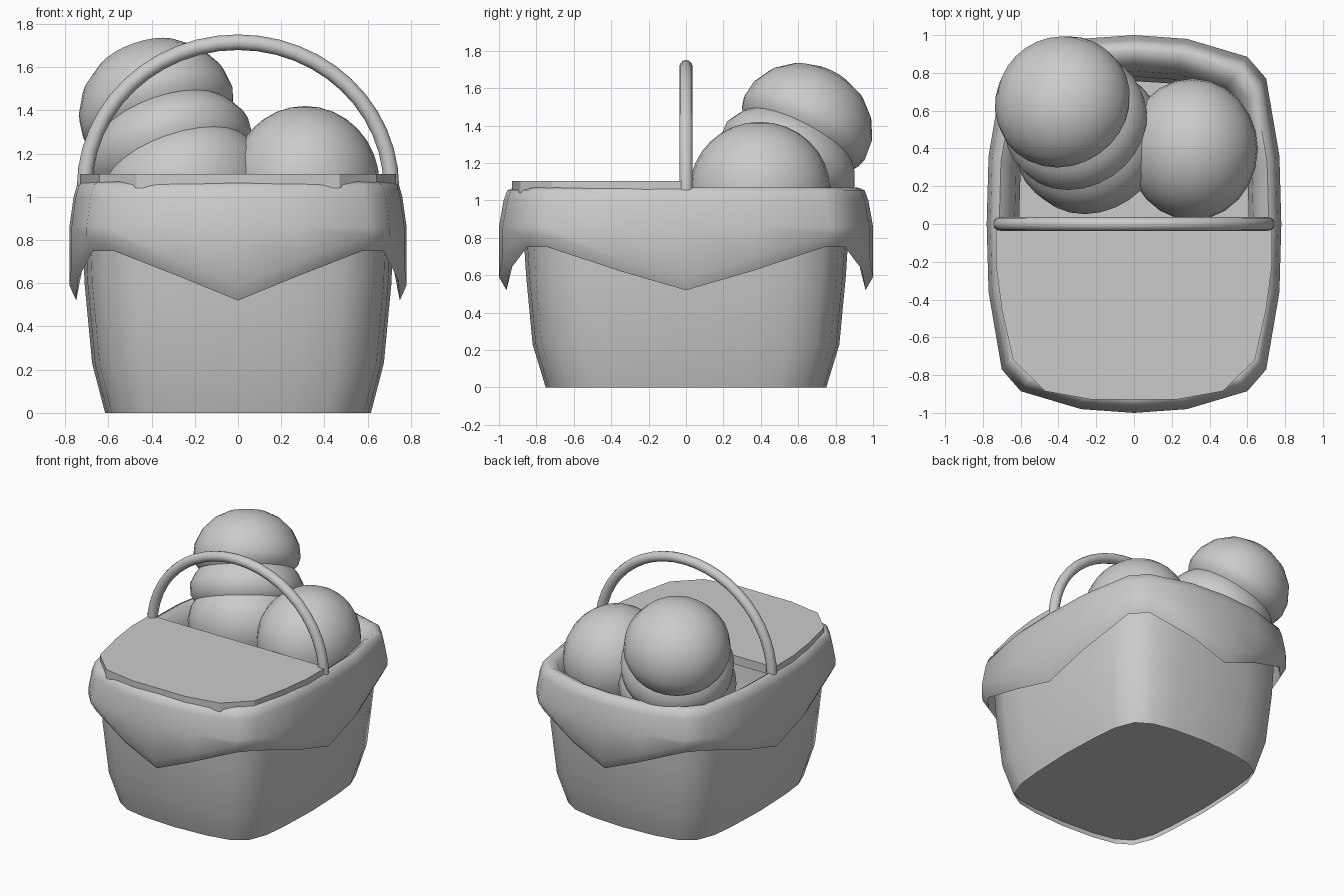
import bpy, math
from mathutils import Vector

if "Cube" in bpy.data.objects:
    bpy.data.objects.remove(bpy.data.objects["Cube"])


def make(name, verts, faces, angle=40):
    me = bpy.data.meshes.new(name)
    me.from_pydata([tuple(v) for v in verts], [], faces)
    ob = bpy.data.objects.new(name, me)
    bpy.context.collection.objects.link(ob)
    bpy.ops.object.select_all(action='DESELECT')
    ob.select_set(True)
    bpy.context.view_layer.objects.active = ob
    bpy.ops.object.mode_set(mode='EDIT')
    bpy.ops.mesh.select_all(action='SELECT')
    bpy.ops.mesh.normals_make_consistent(inside=False)
    bpy.ops.object.mode_set(mode='OBJECT')
    bpy.ops.object.shade_smooth_by_angle(angle=math.radians(angle))
    return ob


def loft(name, rings, cap_start=False, cap_end=False, angle=40):
    n = len(rings[0])
    verts = [v for r in rings for v in r]
    faces = []
    for i in range(len(rings) - 1):
        for j in range(n):
            k = (j + 1) % n
            faces.append((i*n + j, i*n + k, (i+1)*n + k, (i+1)*n + j))
    if cap_start:
        faces.append(tuple(reversed(range(n))))
    if cap_end:
        faces.append(tuple(range((len(rings)-1)*n, len(rings)*n)))
    return make(name, verts, faces, angle)


def full_loop(q):
    # mirror a quarter outline, (x,0) .. (0,y), to a closed loop
    half = q + [(-x, y) for x, y in reversed(q[:-1])]
    return half + [(x, -y) for x, y in reversed(half[1:-1])]


# basket body: tapered rounded-rectangle wall with a recessed floor
shape = full_loop([(1, 0), (.98, .42), (.95, .66), (.86, .85), (.68, .94), (.42, .98), (0, 1)])
levels = [(0, .615, .75), (.23, .675, .82), (.6, .71, .855), (1.0, .725, .88)]
loft("basket_body", [[(x*a, y*b, z) for x, y in shape] for z, a, b in levels])
loft("basket_floor", [[(x*a, y*b, z) for x, y in shape]
                      for z, a, b in ((.04, .622, .758), (.06, .622, .758))], True, True)

# cloth liner: folded over the rim, hem dips to a point on each side
q = [(.78, 0), (.77, .36), (.70, .77), (.60, .885), (.28, .98), (0, 1)]
rim = full_loop(q)
hem_q = [.52, .62, .75, .75, .63, .52]
hem = [v for _, v in full_loop([(i, v) for i, v in enumerate(hem_q)])]
hem = [abs(v) for v in hem]
half = hem_q + hem_q[-2::-1]
hem = half + half[-2:0:-1]
rings = []
for s, z in ((.78, .75), (.81, .95), (.86, 1.04), (.915, 1.07), (.955, 1.055), (.975, 1.0), (1.0, .86)):
    rings.append([(x*s, y*s, z) for x, y in rim])
for s, dz in ((1.0, .07), (.96, 0), (.93, .12)):
    rings.append([(x*s, y*s, h + dz) for (x, y), h in zip(rim, hem)])
loft("cloth_liner", rings, angle=50)

# lid: flat slab over the front half
side = [(.73, 0), (.73, -.22), (.70, -.45), (.64, -.72), (.47, -.885), (.22, -.93)]
lid = side + [(-x, y) for x, y in reversed(side)]
loft("lid", [[(x, y, z) for x, y in lid] for z in (1.04, 1.105)], True, True, 30)

# handle: round tube along a half ellipse
tube = []
for i in range(25):
    t = math.pi * i / 24
    c = Vector((.71*math.cos(t), 0, 1.04 + .675*math.sin(t)))
    nrm = Vector((math.cos(t)/.71, 0, math.sin(t)/.675)).normalized()
    tube.append([c + .036*(nrm*math.cos(a) + Vector((0, 1, 0))*math.sin(a))
                 for a in (math.tau*k/12 for k in range(12))])
loft("handle", tube, True, True, 50)

# round bun
bpy.ops.mesh.primitive_uv_sphere_add(segments=24, ring_count=16, location=(.31, .395, 1.06))
bun = bpy.context.object
bun.name = "round_bun"
bun.scale = (.345, .375, .36)
bpy.ops.object.shade_smooth()

# long loaf: ridged body of revolution leaning up and back
axis = Vector((-.30, .44, .85)).normalized()
tip = Vector((-.47, .78, 1.67))
u = axis.cross(Vector((0, 0, 1))).normalized()
w = axis.cross(u)
profile = [(0, .01), (.015, .12), (.06, .22), (.14, .305), (.24, .355), (.33, .365), (.38, .35),
           (.41, .325), (.44, .35), (.51, .385), (.59, .38), (.63, .355), (.67, .38),
           (.76, .40), (.88, .38), (1.0, .30), (1.08, .15)]
loaf = [[tip - axis*t + r*(u*math.cos(a) + w*math.sin(a))
         for a in (math.tau*k/28 for k in range(28))] for t, r in profile]
loft("long_loaf", loaf, True, True, 60)
